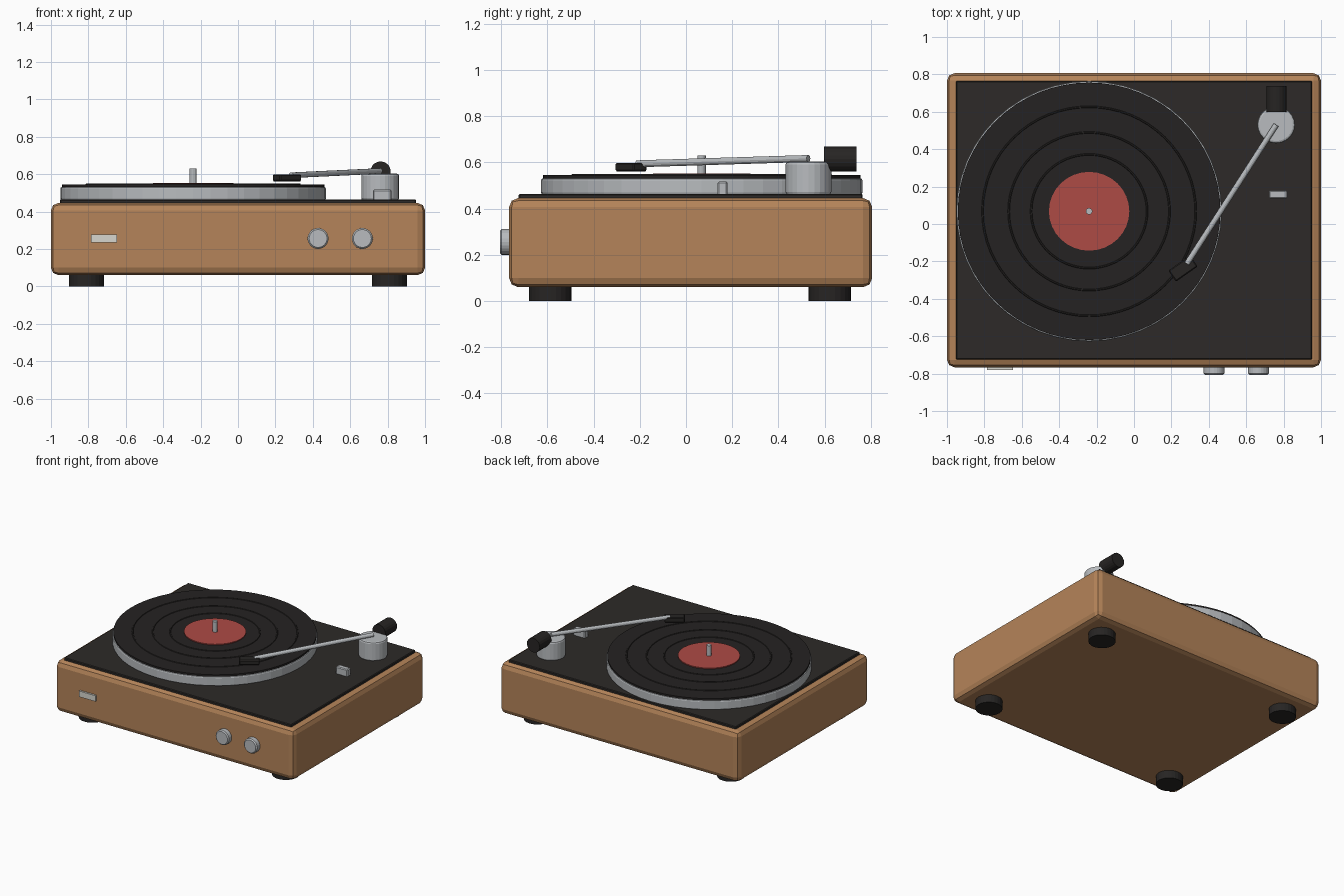
import bpy
import math
from mathutils import Vector

if "Cube" in bpy.data.objects:
    bpy.data.objects.remove(bpy.data.objects["Cube"])


def material(name, color):
    m = bpy.data.materials.new(name)
    m.diffuse_color = (*color, 1)
    m.use_nodes = True
    m.node_tree.nodes["Principled BSDF"].inputs["Base Color"].default_value = m.diffuse_color
    return m


WOOD = material("wood", (0.46, 0.23, 0.10))
BLACK = material("black", (0.026, 0.023, 0.021))
VINYL = material("vinyl", (0.018, 0.016, 0.016))
RUBBER = material("rubber", (0.02, 0.018, 0.017))
METAL = material("metal", (0.48, 0.50, 0.52))
RED = material("label_red", (0.42, 0.07, 0.06))
PALE = material("pale", (0.68, 0.67, 0.62))
SQUASH = 0.98  # discs are slightly narrower in depth


def finish(name, mat, bevel=0, segments=1):
    ob = bpy.context.object
    ob.name = name
    ob.data.materials.append(mat)
    if bevel:
        mod = ob.modifiers.new("bevel", "BEVEL")
        mod.width = bevel
        mod.segments = segments
        mod.limit_method = "ANGLE"
        mod.angle_limit = math.radians(40)
    return ob


def box(name, lo, hi, mat, bevel=0, segments=1, turn=0):
    lo, hi = Vector(lo), Vector(hi)
    bpy.ops.mesh.primitive_cube_add(size=1, location=(lo + hi) / 2)
    ob = bpy.context.object
    ob.scale = hi - lo
    bpy.ops.object.transform_apply(location=False, rotation=False, scale=True)
    ob.rotation_euler.z = turn
    return finish(name, mat, bevel, segments)


def rod(name, start, end, radius, mat, sides=24, bevel=0, segments=1):
    start, end = Vector(start), Vector(end)
    axis = end - start
    bpy.ops.mesh.primitive_cylinder_add(vertices=sides, radius=radius, depth=axis.length,
                                        location=(start + end) / 2,
                                        rotation=axis.to_track_quat("Z", "Y").to_euler())
    return finish(name, mat, bevel, segments)


def disc(name, x, y, z0, z1, radius, mat, sides, bevel=0, segments=1):
    bpy.ops.mesh.primitive_cylinder_add(vertices=sides, radius=radius, depth=z1 - z0,
                                        location=(x, y, (z0 + z1) / 2))
    bpy.context.object.scale.y = SQUASH
    bpy.ops.object.transform_apply(location=False, rotation=False, scale=True)
    return finish(name, mat, bevel, segments)


# Wooden case and top plate
box("case", (-1, -0.766, 0.06), (1, 0.806, 0.446), WOOD, 0.04, 2)
box("top_plate", (-0.952, -0.724, 0.43), (0.952, 0.764, 0.464), BLACK, 0.005)

# Feet
for side, x in (("left", -0.81), ("right", 0.81)):
    for end, y in (("front", -0.587), ("back", 0.622)):
        disc(f"foot_{end}_{side}", x, y, 0, 0.07, 0.094, RUBBER, 24)

# Platter, record, label and spindle
PX, PY = -0.24, 0.068
disc("platter", PX, PY, 0.46, 0.532, 0.71, METAL, 48, 0.01, 2)
disc("record", PX, PY, 0.53, 0.545, 0.702, VINYL, 64)
for i, r in enumerate((0.57, 0.43, 0.31)):
    bpy.ops.mesh.primitive_torus_add(location=(PX, PY, 0.544), major_radius=r, minor_radius=0.006,
                                     major_segments=64, minor_segments=6)
    bpy.context.object.scale.y = SQUASH
    finish(f"groove_{i + 1}", RUBBER)
disc("label", PX, PY, 0.54, 0.552, 0.215, RED, 32)
disc("spindle", PX, PY, 0.54, 0.63, 0.018, METAL, 12)

# Tonearm: pivot base, arm, counterweight, headshell
disc("tonearm_base", 0.76, 0.53, 0.46, 0.603, 0.101, METAL, 24, 0.012, 2)
rod("tonearm", (0.283, -0.212, 0.594), (0.76, 0.53, 0.617), 0.015, METAL, 12)
rod("counterweight", (0.762, 0.598, 0.614), (0.762, 0.738, 0.614), 0.054, RUBBER, 20)
box("headshell", (0.19, -0.275, 0.561), (0.332, -0.203, 0.598), RUBBER, 0.006,
    turn=math.radians(35)).location = (0.262, -0.238, 0.58)

# Switch on the top plate
box("switch", (0.722, 0.137, 0.45), (0.82, 0.18, 0.517), METAL, 0.006)

# Front knobs and badge plate
for name, x in (("knob_left", 0.428), ("knob_right", 0.665)):
    rod(name, (x, -0.75, 0.256), (x, -0.806, 0.256), 0.056, METAL, 24, 0.008)
box("badge_plate", (-0.786, -0.78, 0.234), (-0.647, -0.75, 0.278), PALE)
